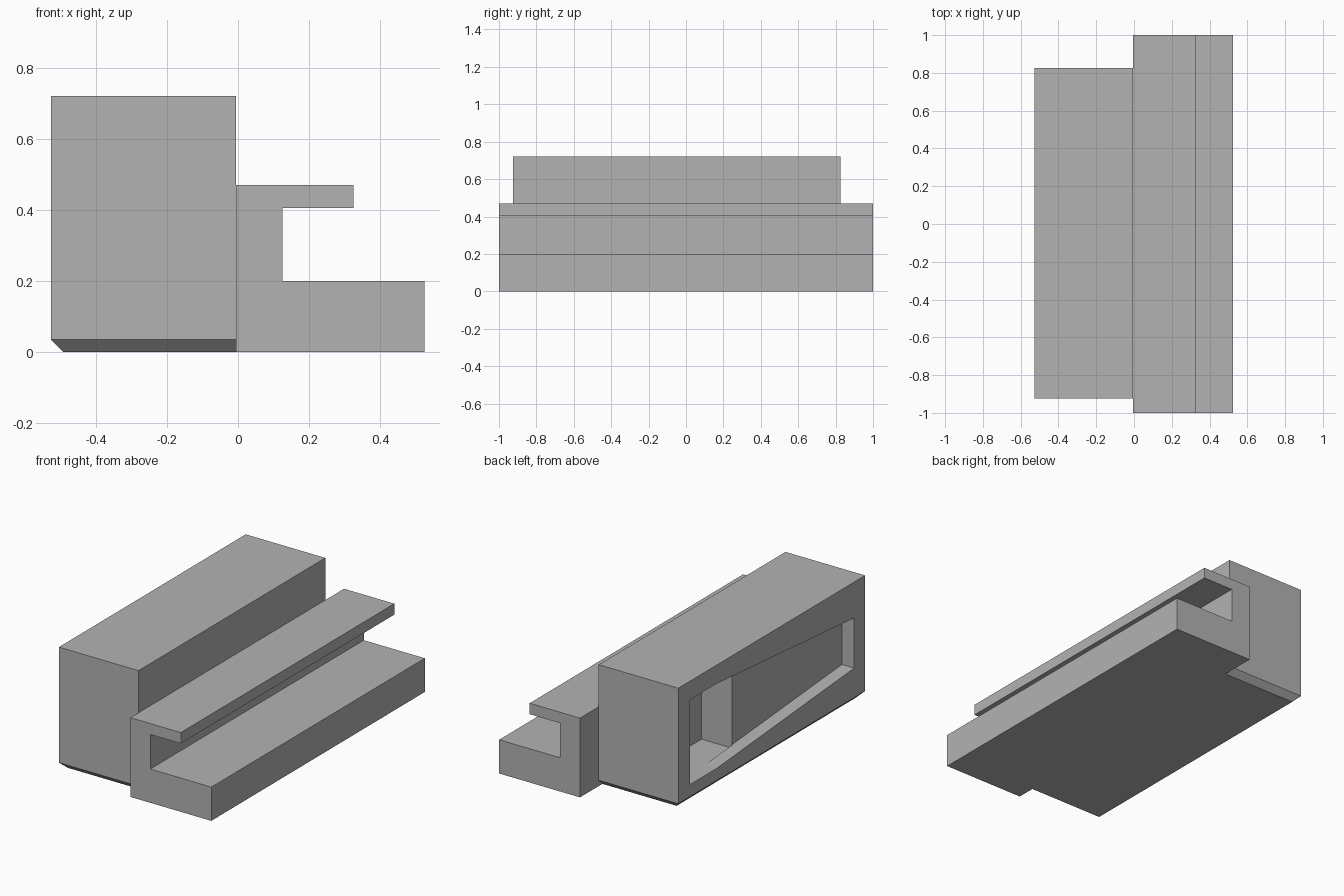
import bpy
import bmesh

cube = bpy.data.objects.get("Cube")
if cube:
    bpy.data.objects.remove(cube, do_unlink=True)

grey = bpy.data.materials.new("plain_grey")
grey.use_nodes = True
colour = (0.45, 0.45, 0.45, 1)
grey.diffuse_color = colour
grey.node_tree.nodes["Principled BSDF"].inputs["Base Color"].default_value = colour


def prism(name, outline, axis, start, end, chamfer=None):
    """Extrude a 2D outline along an axis; optionally chamfer the edges that pass a test."""
    bm = bmesh.new()

    def place(p, q):
        return (p[0], q, p[1]) if axis == "y" else (q, p[0], p[1])

    face = bm.faces.new([bm.verts.new(place(p, start)) for p in outline])
    extruded = bmesh.ops.extrude_face_region(bm, geom=[face])["geom"]
    for v in extruded:
        if isinstance(v, bmesh.types.BMVert):
            v.co["xyz".index(axis)] = end
    bmesh.ops.recalc_face_normals(bm, faces=bm.faces[:])
    if chamfer:
        width, test = chamfer
        bmesh.ops.bevel(bm, geom=[e for e in bm.edges if test(e)], offset=width,
                        offset_type="OFFSET", segments=1, affect="EDGES", profile=0.5)
    mesh = bpy.data.meshes.new(name)
    bm.to_mesh(mesh)
    bm.free()
    mesh.materials.append(grey)
    obj = bpy.data.objects.new(name, mesh)
    bpy.context.collection.objects.link(obj)
    return obj


def rectangle(a, b, low, high):
    return [(a, low), (b, low), (b, high), (a, high)]


def cut(target, cutter):
    cutter.hide_render = True
    mod = target.modifiers.new("cut", "BOOLEAN")
    mod.operation = "DIFFERENCE"
    mod.solver = "EXACT"
    mod.object = cutter
    bpy.context.view_layer.objects.active = target
    bpy.ops.object.modifier_apply(modifier=mod.name)
    bpy.data.objects.remove(cutter, do_unlink=True)


# Stepped rail: base shelf, upright and thin top lip in one profile
rail_profile = [(-0.005, 0), (0.525, 0), (0.525, 0.2), (0.125, 0.2),
                (0.125, 0.405), (0.325, 0.405), (0.325, 0.47), (-0.005, 0.47)]
prism("stepped_rail", rail_profile, "y", -1, 1)


# Tall housing, with the outer bottom edges chamfered
def outer_bottom_edge(e):
    low = all(v.co.z < 0.001 for v in e.verts)
    inner = all(v.co.x > -0.1 for v in e.verts)
    return low and not inner


housing = prism("tall_housing", rectangle(-0.527, -0.005, 0, 0.72), "y", -0.925, 0.825,
                chamfer=(0.035, outer_bottom_edge))

# Shallow tapering recess in the outer side
taper = [(0.713, 0.107), (0.713, 0.61), (0.47, 0.61),
         (-0.822, 0.507), (-0.822, 0.21), (0.47, 0.107)]
cut(housing, prism("recess_cutter", taper, "x", -0.7, -0.447))

# Deep pocket behind the wide end of the recess
cut(housing, prism("pocket_cutter", rectangle(0.207, 0.713, 0.107, 0.61),
                   "x", -0.45, -0.247))
